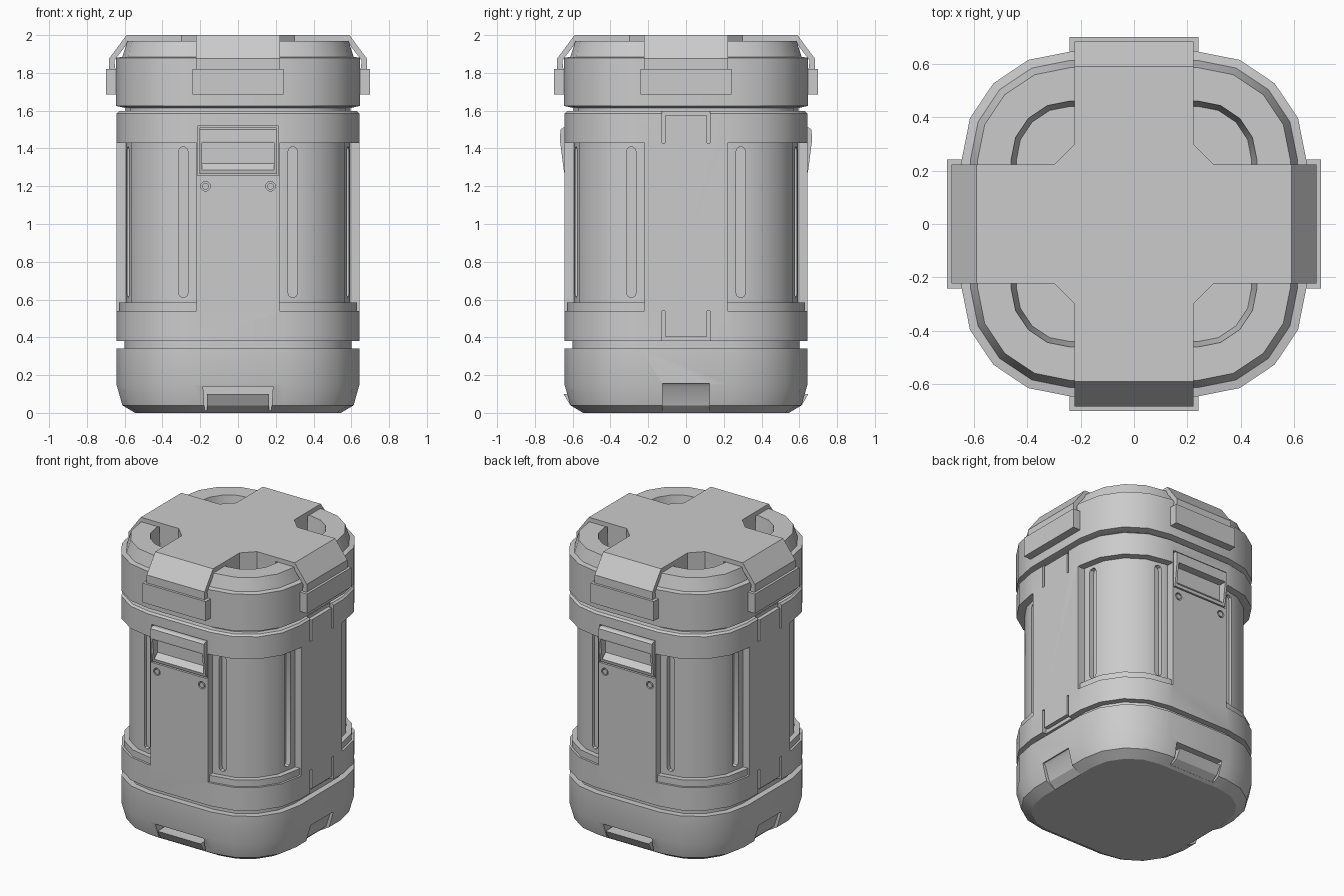
import bpy, bmesh
from math import cos, sin, pi
from mathutils import Matrix, Vector

if "Cube" in bpy.data.objects:
    bpy.data.objects.remove(bpy.data.objects["Cube"])

grey = bpy.data.materials.new("plain_grey")
grey.use_nodes = True
grey.diffuse_color = (0.6, 0.6, 0.6, 1)
grey.node_tree.nodes["Principled BSDF"].inputs["Base Color"].default_value = (0.6, 0.6, 0.6, 1)

CORNER = 0.24          # centre of every rounded corner
ALL, ENDS, SIDES = (0, 1, 2, 3), (0, 2), (1, 3)
AXES = {
    "x": lambda u, v, w: Vector((w, u, v)),
    "y": lambda u, v, w: Vector((u, w, v)),
    "z": lambda u, v, w: Vector((u, v, w)),
}


def arc(half, start=0):
    r = half - CORNER
    return [(CORNER + r * cos(start + i * pi / 8), CORNER + r * sin(start + i * pi / 8))
            for i in range(5)]


def outline(half):
    pts = []
    for k in range(4):
        turn = Matrix.Rotation(k * pi / 2, 2)
        pts += [turn @ Vector(p) for p in arc(half)]
    return pts


def finish(name, bm):
    bmesh.ops.recalc_face_normals(bm, faces=bm.faces)
    mesh = bpy.data.meshes.new(name)
    bm.to_mesh(mesh)
    bm.free()
    mesh.materials.append(grey)
    ob = bpy.data.objects.new(name, mesh)
    bpy.context.collection.objects.link(ob)
    return ob


def loft(name, profile):
    """Stack rounded squares given as (half width, height)."""
    bm = bmesh.new()
    rings = [[bm.verts.new((p[0], p[1], z)) for p in outline(h)] for h, z in profile]
    n = len(rings[0])
    for a, b in zip(rings, rings[1:]):
        for i in range(n):
            bm.faces.new((a[i], a[(i + 1) % n], b[(i + 1) % n], b[i]))
    bm.faces.new(rings[0])
    bm.faces.new(rings[-1])
    return finish(name, bm)


def prisms(name, shapes, axis, lo, hi, turns=ALL):
    """Extrude 2D shapes along an axis and repeat them around z."""
    bm = bmesh.new()
    for k in turns:
        turn = Matrix.Rotation(k * pi / 2, 3, "Z")
        for pts in shapes:
            a, b = ([bm.verts.new(turn @ AXES[axis](u, v, w)) for u, v in pts]
                    for w in (lo, hi))
            n = len(pts)
            bm.faces.new(a)
            bm.faces.new(b)
            for i in range(n):
                bm.faces.new((a[i], a[(i + 1) % n], b[(i + 1) % n], b[i]))
    return finish(name, bm)


def rect(x0, x1, z0, z1):
    return [(x0, z0), (x1, z0), (x1, z1), (x0, z1)]


def disc(x, z, r, n=12):
    return [(x + r * cos(i * 2 * pi / n), z + r * sin(i * 2 * pi / n)) for i in range(n)]


def capsule(x, z0, z1, r):
    top = [(x + r * cos(i * pi / 4), z1 - r + r * sin(i * pi / 4)) for i in range(5)]
    low = [(x - r * cos(i * pi / 4), z0 + r - r * sin(i * pi / 4)) for i in range(5)]
    return top + low


def cut(targets, cutter):
    cutter.hide_render = True
    for ob in targets:
        mod = ob.modifiers.new("cut", "BOOLEAN")
        mod.operation = "DIFFERENCE"
        mod.solver = "EXACT"
        mod.object = cutter
        bpy.context.view_layer.objects.active = ob
        bpy.ops.object.modifier_apply(modifier=mod.name)
    bpy.data.objects.remove(cutter)


# Main stacked shells
base = loft("base", [(0.545, 0), (0.612, 0.04), (0.643, 0.15), (0.643, 0.34), (0.58, 0.34)])
core = loft("inner_core", [(0.6, 0.3), (0.6, 0.42)])
neck = loft("lid_neck", [(0.595, 1.55), (0.595, 1.66)])
body = loft("body", [(0.643, 0.38), (0.643, 1.585), (0.63, 1.597)])
lid = loft("lid", [(0.6, 1.615), (0.645, 1.625), (0.645, 1.88), (0.612, 1.885),
                   (0.585, 1.97), (0.46, 1.97), (0.44, 1.83)])


# Recessed corners of the body, with a small ledge at the foot
def corner(half):
    inner = [(half, 0.22)] + arc(half) + [(0.22, half)]
    return inner + [(0.22, 0.8), (0.8, 0.8), (0.8, 0.22)]


cut([body], prisms("corner_cutter", [corner(0.592)], "z", 0.585, 1.43))
cut([body], prisms("ledge_cutter", [corner(0.628)], "z", 0.54, 0.6))
slots = [capsule(s * 0.29, 0.61, 1.41, 0.025) for s in (-1, 1)]
cut([body], prisms("slot_cutter", slots, "y", 0.555, 0.7))

# Tabs outlined by grooves on the left and right sides
def tab(z_open, z_bar, z_end):
    a, b = 0.127, 0.11
    return [(-a, z_open), (-a, z_end), (a, z_end), (a, z_open),
            (b, z_open), (b, z_bar), (-b, z_bar), (-b, z_open)]


cut([body], prisms("tab_cutter", [tab(1.43, 1.575, 1.62), tab(0.54, 0.405, 0.36)],
                   "y", 0.615, 0.7, SIDES))

# Latches on the front and back
cut([body], prisms("latch_seat_cutter", [rect(-0.214, 0.214, 1.256, 1.519)],
                   "y", 0.6, 0.7, ENDS))
latch = prisms("latches", [[(0.59, 1.265), (0.643, 1.265), (0.648, 1.29), (0.667, 1.44),
                            (0.665, 1.5), (0.65, 1.51), (0.59, 1.51)]],
               "x", -0.205, 0.205, ENDS)
cut([latch], prisms("latch_cutter", [[(0.7, 1.285), (0.645, 1.285), (0.61, 1.32),
                                     (0.61, 1.43), (0.7, 1.43)]],
                    "x", -0.19, 0.19, ENDS))

# Screws below the latches
screw_x = (-0.172, 0.172)
cut([body], prisms("screw_cutter", [disc(x, 1.2, 0.026) for x in screw_x],
                   "y", 0.62, 0.7, ENDS))
screws = prisms("screws", [disc(x, 1.2, 0.018) for x in screw_x], "y", 0.6, 0.643, ENDS)

# Foot notches: framed bars at front and back, sloped pockets on the sides
notch = [(-0.175, -0.02), (0.175, -0.02), (0.185, 0.14), (-0.185, 0.14)]
cut([base], prisms("foot_cutter", [notch], "y", 0.565, 0.7, ENDS))
pocket = [(0.7, 0.155), (0.635, 0.155), (0.62, 0.138), (0.588, 0.04), (0.52, -0.02), (0.7, -0.02)]
cut([base], prisms("pocket_cutter", [pocket], "x", -0.125, 0.125, SIDES))
bars = prisms("foot_bars", [[(0.5, 0.003), (0.548, 0.003), (0.612, 0.04), (0.648, 0.1),
                             (0.56, 0.1), (0.5, 0.05)]], "x", -0.165, 0.165, ENDS)


# Cross shaped cover on the lid
def cross(reach, w=0.222, c=0.3):
    pts = []
    for k in range(4):
        turn = Matrix.Rotation(k * pi / 2, 2)
        pts += [turn @ Vector(p) for p in ((reach, -w), (reach, w), (c, w), (w, c))]
    return pts


cover = prisms("cross_cover", [cross(0.59)], "z", 1.97, 2.0, (0,))
hub = prisms("cross_hub", [cross(0.445)], "z", 1.825, 1.97, (0,))
arms = prisms("cover_arms", [[(0.59, 2.0), (0.683, 1.875), (0.683, 1.75), (0.64, 1.75),
                              (0.655, 1.865), (0.575, 1.97), (0.59, 1.97)]],
              "x", -0.222, 0.222)
clips = prisms("lid_clips", [rect(-0.242, 0.242, 1.685, 1.82)], "y", 0.63, 0.7)

# Smooth shading on the rounded shells
bpy.ops.object.select_all(action="DESELECT")
for ob in (base, core, neck, body, lid, screws):
    ob.select_set(True)
bpy.context.view_layer.objects.active = body
bpy.ops.object.shade_smooth_by_angle(angle=pi / 6)
